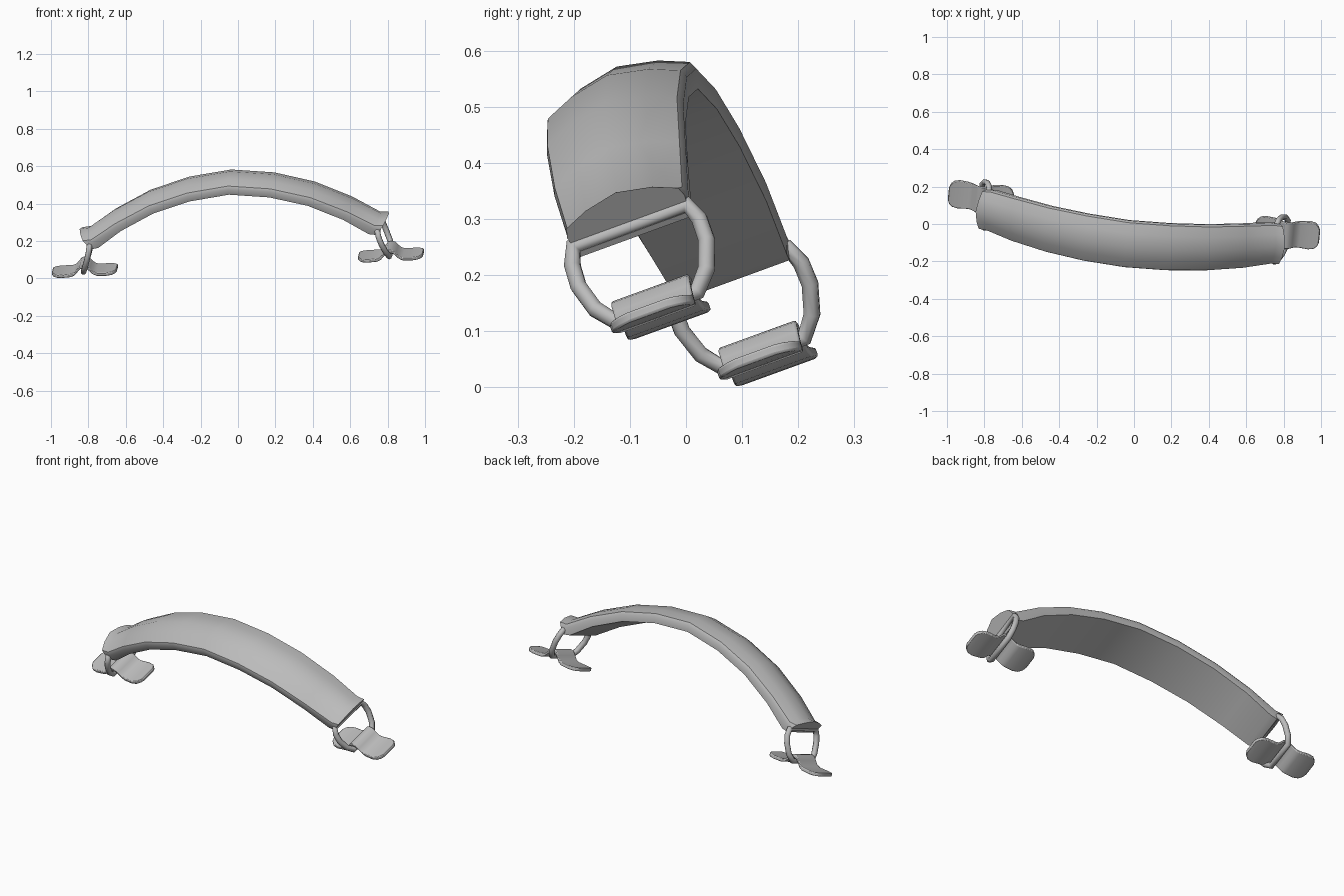
import bpy
import math
from mathutils import Vector, Matrix

cube = bpy.data.objects.get("Cube")
if cube:
    bpy.data.objects.remove(cube, do_unlink=True)

grey = bpy.data.materials.new("plain_grey")
grey.use_nodes = True
grey.diffuse_color = (0.5, 0.5, 0.5, 1)
bsdf = next(n for n in grey.node_tree.nodes if n.type == 'BSDF_PRINCIPLED')
bsdf.inputs["Base Color"].default_value = (0.5, 0.5, 0.5, 1)

# Tilted frame of the handle: along its length, across its width, up
along = Vector((0.992, -0.116, 0.05)).normalized()
up = along.cross(Vector((0.09, 0.935, 0.34))).normalized()
across = up.cross(along)
frame = Matrix((along, across, up)).transposed().to_4x4()
frame.translation = (0, 0.048, 0.088)


def add_object(name, verts, faces):
    mesh = bpy.data.meshes.new(name)
    mesh.from_pydata([frame @ Vector(v) for v in verts], [], faces)
    mesh.materials.append(grey)
    obj = bpy.data.objects.new(name, mesh)
    bpy.context.collection.objects.link(obj)
    return obj


def smooth(obj, angle):
    bpy.ops.object.select_all(action='DESELECT')
    obj.select_set(True)
    bpy.context.view_layer.objects.active = obj
    bpy.ops.object.shade_smooth_by_angle(angle=math.radians(angle))


def loft(name, rings):
    """Skin closed cross-sections and cap both ends."""
    n = len(rings[0])
    faces = [(a * n + i, a * n + (i + 1) % n, (a + 1) * n + (i + 1) % n, (a + 1) * n + i)
             for a in range(len(rings) - 1) for i in range(n)]
    faces += [tuple(reversed(range(n))), tuple(range((len(rings) - 1) * n, len(rings) * n))]
    return add_object(name, [v for r in rings for v in r], faces)


# Arched grip: (position, height, half width, thickness) from middle to end
half = [(0, 0.478, 0.133, 0.05), (0.225, 0.45, 0.133, 0.05), (0.435, 0.388, 0.13, 0.05),
        (0.625, 0.295, 0.125, 0.052), (0.765, 0.206, 0.115, 0.06), (0.81, 0.203, 0.112, 0.068)]
stations = [(-s, h, w, t) for s, h, w, t in reversed(half[1:])] + half
rings = []
for s, h, w, t in stations:
    lean = 0.68 * s / 0.8
    section = [(0, 0.037), (w * 0.55, 0.022), (w * 0.95, 0), (w, -0.3 * t), (w * 0.93, -t)]
    section += [(-a, b) for a, b in reversed(section[1:])]
    rings.append([(s + b * math.sin(lean), a, h + b * math.cos(lean)) for a, b in reversed(section)])
smooth(loft("grip", rings), 40)

# Fold plate: (offset, height, half width) from its centre to its rounded tip
fold = [(0, 0.042, 0.074), (0.018, 0.038, 0.074), (0.035, 0.02, 0.073), (0.05, 0.004, 0.073),
        (0.07, -0.004, 0.075), (0.12, -0.005, 0.079), (0.148, -0.004, 0.073),
        (0.165, -0.002, 0.058), (0.175, 0, 0.034)]
fold_line = [(-s, h, w) for s, h, w in reversed(fold[1:])] + fold

# Loop: (offset outward, across, up) for one half, mirrored across the width
loop = [(0.776, 0.108, 0.172), (0.782, 0.121, 0.14), (0.794, 0.122, 0.1),
        (0.811, 0.106, 0.05), (0.824, 0.078, 0.016)]
loop += [(s, -w, h) for s, w, h in reversed(loop)]

for side, x in (("left", 1), ("right", -1)):
    # Wire loop hanging from the end of the grip
    curve = bpy.data.curves.new(side + "_loop", 'CURVE')
    curve.dimensions = '3D'
    curve.bevel_depth = 0.0155
    curve.bevel_resolution = 2
    curve.use_fill_caps = True
    spline = curve.splines.new('POLY')
    spline.points.add(len(loop) - 1)
    for point, (s, w, h) in zip(spline.points, loop):
        point.co = (*(frame @ Vector((x * s, w, h))), 1)
    spline.use_cyclic_u = True
    spline.use_smooth = True
    curve.materials.append(grey)
    wire = bpy.data.objects.new(side + "_loop", curve)
    bpy.context.collection.objects.link(wire)

    # Two-winged plate folded over the loop's lower bar
    t = 0.009
    rings = [[(x * 0.825 + s, -w, h - t), (x * 0.825 + s, w, h - t),
              (x * 0.825 + s, w, h + t), (x * 0.825 + s, -w, h + t)] for s, h, w in fold_line]
    plate = loft(side + "_plate", rings)
    bevel = plate.modifiers.new("soft_edge", 'BEVEL')
    bevel.width = 0.004
    bevel.segments = 2
    bevel.angle_limit = math.radians(50)
    smooth(plate, 45)
